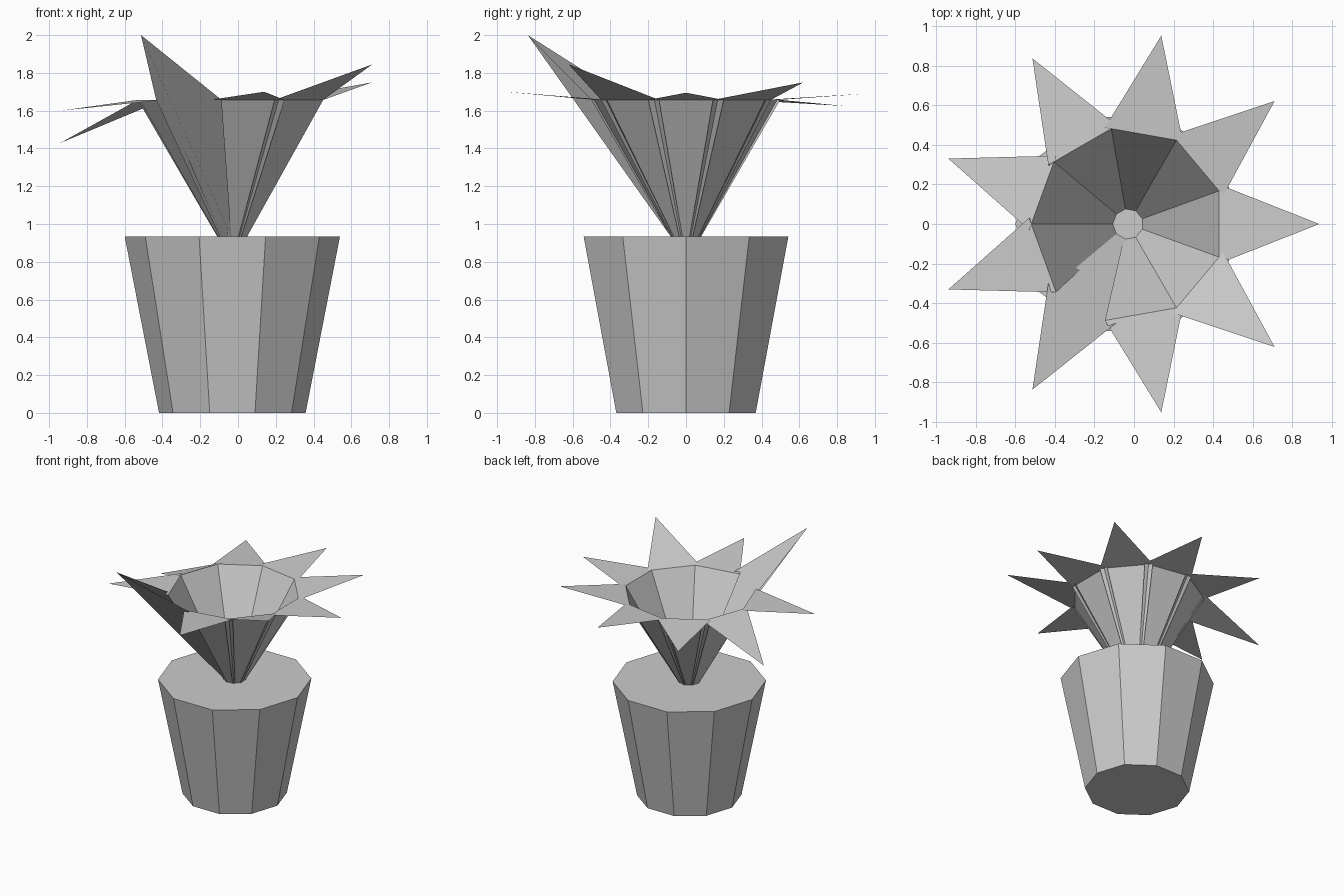
import bpy
import bmesh
from math import cos, sin, radians, pi

if "Cube" in bpy.data.objects:
    bpy.data.objects.remove(bpy.data.objects["Cube"])

CX = -0.03        # shared axis of pot and plant
POT_TOP = 0.935

grey = bpy.data.materials.new("light grey")
grey.diffuse_color = (0.6, 0.6, 0.6, 1)
grey.use_nodes = True
grey.node_tree.nodes["Principled BSDF"].inputs["Base Color"].default_value = grey.diffuse_color


def finish(bm, name):
    mesh = bpy.data.meshes.new(name)
    bm.to_mesh(mesh)
    bm.free()
    mesh.materials.append(grey)
    obj = bpy.data.objects.new(name, mesh)
    bpy.context.collection.objects.link(obj)
    return obj


# Pot: ten-sided tapered block with flat top and bottom
bm = bmesh.new()
rings = [[bm.verts.new((CX + r * cos(i * pi / 5), r * sin(i * pi / 5), z))
          for i in range(10)] for r, z in ((0.388, 0), (0.57, POT_TOP))]
low, high = rings
bm.faces.new(low[::-1])
bm.faces.new(high)
for i in range(10):
    j = (i + 1) % 10
    bm.faces.new((low[i], low[j], high[j], high[i]))
finish(bm, "pot")


# Leaf: narrow root, wide shoulder, then a point bent outwards
def leaf(name, degrees, tip_z, ridged=False):
    a = radians(degrees)
    bm = bmesh.new()

    def point(radius, side, z):
        return bm.verts.new((CX + radius * cos(a) - side * sin(a),
                             radius * sin(a) + side * cos(a), z))

    root_l = point(0.07, -0.035, 0.93)
    root_r = point(0.07, 0.035, 0.93)
    mid_r = point(0.46, 0.2, 1.657)
    mid_l = point(0.46, -0.2, 1.657)
    tip = point(0.967, 0, tip_z)
    if ridged:   # one face, folded lengthwise from root to tip
        face = bm.faces.new((root_l, mid_l, tip, mid_r, root_r))
        bm.normal_update()
        face.normal_flip()
    else:        # straight blade with a pointed end folded outwards
        bm.faces.new((root_l, root_r, mid_r, mid_l))
        bm.faces.new((mid_l, mid_r, tip))
    finish(bm, name)


# Nine leaves in a ring, each with its own tip height
tip_heights = (1.695, 1.75, 1.69, 1.625, 1.43, 1.60, 2.0, 1.70, 1.845)
for n, tip_z in enumerate(tip_heights):
    leaf(f"leaf_{n + 1}", n * 40, tip_z, ridged=tip_z >= 2.0)
